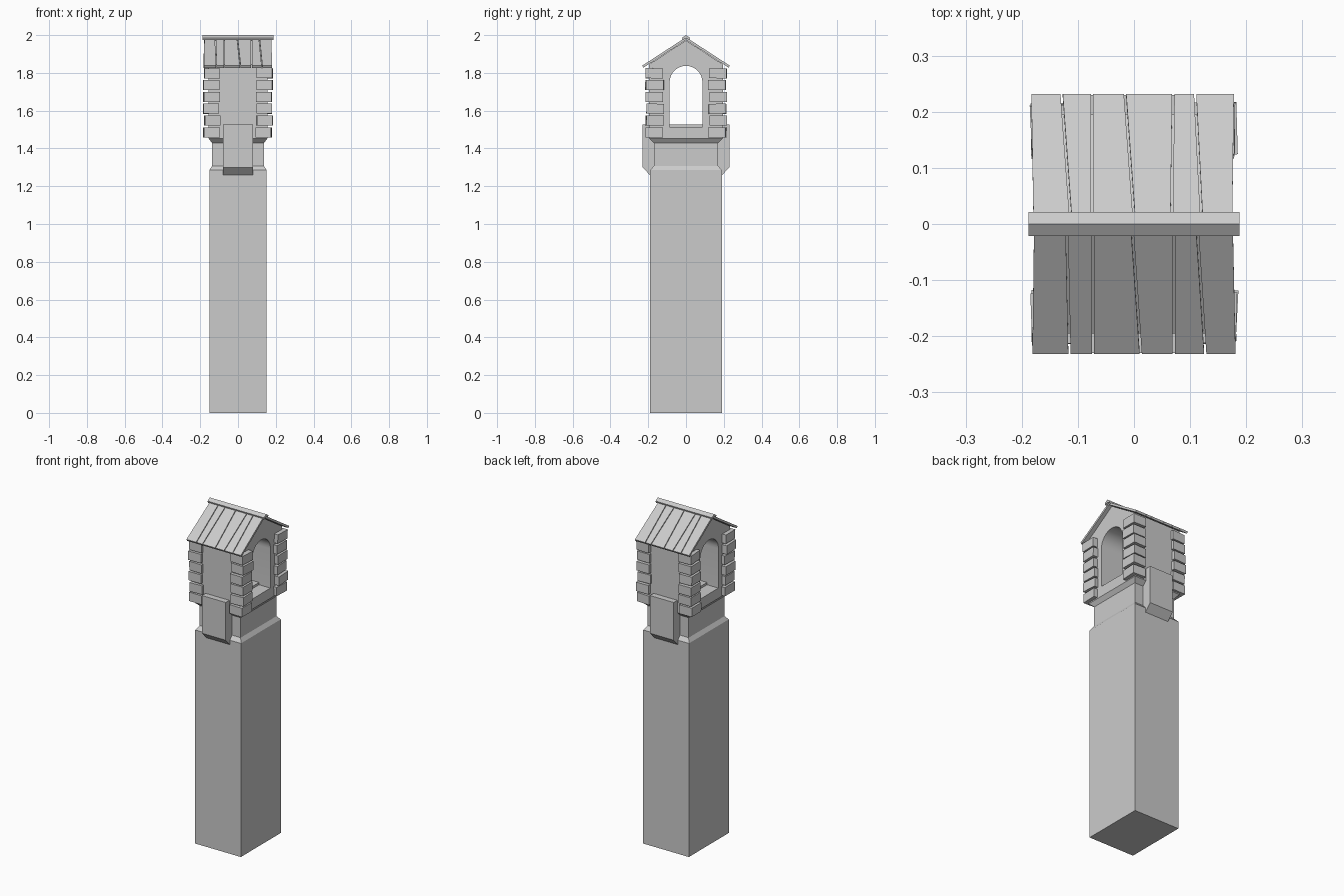
import bpy, bmesh, math, random
from mathutils import Vector, Matrix

if "Cube" in bpy.data.objects:
    bpy.data.objects.remove(bpy.data.objects["Cube"])

random.seed(4)


def finish(name, bm):
    bmesh.ops.recalc_face_normals(bm, faces=bm.faces)
    me = bpy.data.meshes.new(name)
    bm.to_mesh(me)
    bm.free()
    ob = bpy.data.objects.new(name, me)
    bpy.context.collection.objects.link(ob)
    return ob


def add_prism(bm, points, offset):
    """Extrude a planar outline along an offset vector."""
    a = [bm.verts.new(p) for p in points]
    b = [bm.verts.new(Vector(p) + Vector(offset)) for p in points]
    bm.faces.new(a)
    bm.faces.new(b[::-1])
    n = len(a)
    for i in range(n):
        bm.faces.new((a[i], a[(i + 1) % n], b[(i + 1) % n], b[i]))


def profile_prism(name, yz, half_x):
    bm = bmesh.new()
    add_prism(bm, [(-half_x, y, z) for y, z in yz], (2 * half_x, 0, 0))
    return finish(name, bm)


# Pillar: stacked rectangles (half x, half y, z) for shaft, neck and tower base
levels = [(.152, .19, 0), (.152, .19, 1.285), (.137, .17, 1.308),
          (.137, .17, 1.428), (.155, .195, 1.452), (.155, .195, 1.513)]
bm = bmesh.new()
rings = [[bm.verts.new((sx * x, sy * y, z))
          for sx, sy in ((-1, -1), (1, -1), (1, 1), (-1, 1))] for x, y, z in levels]
for lo, hi in zip(rings, rings[1:]):
    for i in range(4):
        j = (i + 1) % 4
        bm.faces.new((lo[i], lo[j], hi[j], hi[i]))
bm.faces.new(rings[0][::-1])
bm.faces.new(rings[-1])
finish("pillar", bm)

# Gabled house walls with an arched passage running through along x
r, spring, base = .087, 1.75, 1.513
arch = [(r * math.cos(t), spring + r * math.sin(t))
        for t in (math.pi * i / 16 for i in range(17))]
walls = [(-.195, base), (-.195, 1.845), (0, 1.972), (.195, 1.845), (.195, base), (r, base)]
walls += arch + [(-r, base)]
house = profile_prism("house_walls", walls, .155)
bpy.context.view_layer.objects.active = house
house.select_set(True)
bpy.ops.object.shade_smooth_by_angle(angle=math.radians(30))

# Corbel block running through the base and sticking out front and back
profile_prism("corbel", [(-.185, 1.253), (-.23, 1.30), (-.23, 1.527),
                         (.23, 1.527), (.23, 1.30), (.185, 1.253)], .079)

# Uneven corner stones, six per corner
bm = bmesh.new()
for sx in (-1, 1):
    for sy in (-1, 1):
        for row in range(6):
            dx, dy = random.uniform(-.004, .004), random.uniform(-.004, .004)
            mat = (Matrix.Translation((sx * (.139 + dx), sy * (.166 + dy), 1.485 + row * .0626))
                   @ Matrix.Rotation(random.uniform(-.06, .06), 4, 'Z')
                   @ Matrix.Rotation(random.uniform(-.02, .02), 4, 'X')
                   @ Matrix.Diagonal((.083, .092, .053, 1)))
            bmesh.ops.create_cube(bm, size=1, matrix=mat)
finish("corner_stones", bm)


# Roof planks: seam x positions at eave and ridge for each slope
def roof_z(y):
    return 1.989 - .65 * abs(y)


seams = {
    -1: ([-.183, -.115, -.073, .012, .071, .127, .183],
         [-.18, -.12, -.073, -.004, .071, .112, .178]),
    1: ([-.185, -.129, -.075, -.016, .070, .109, .18],
        [-.181, -.112, -.075, .001, .067, .121, .177]),
}
bm = bmesh.new()
for s, (eave, ridge) in seams.items():
    for i in range(6):
        g = .002
        ye = s * .232
        pts = [(eave[i] + g, ye, roof_z(ye)), (eave[i + 1] - g, ye, roof_z(ye)),
               (ridge[i + 1] - g, 0, roof_z(0)), (ridge[i] + g, 0, roof_z(0))]
        add_prism(bm, pts, (0, -s * .006, -.011))
finish("roof_planks", bm)

# Ridge cap
profile_prism("ridge_cap", [(-.021, 1.986), (0, 2.0), (.021, 1.986),
                            (.017, 1.974), (0, 1.984), (-.017, 1.974)], .188)
